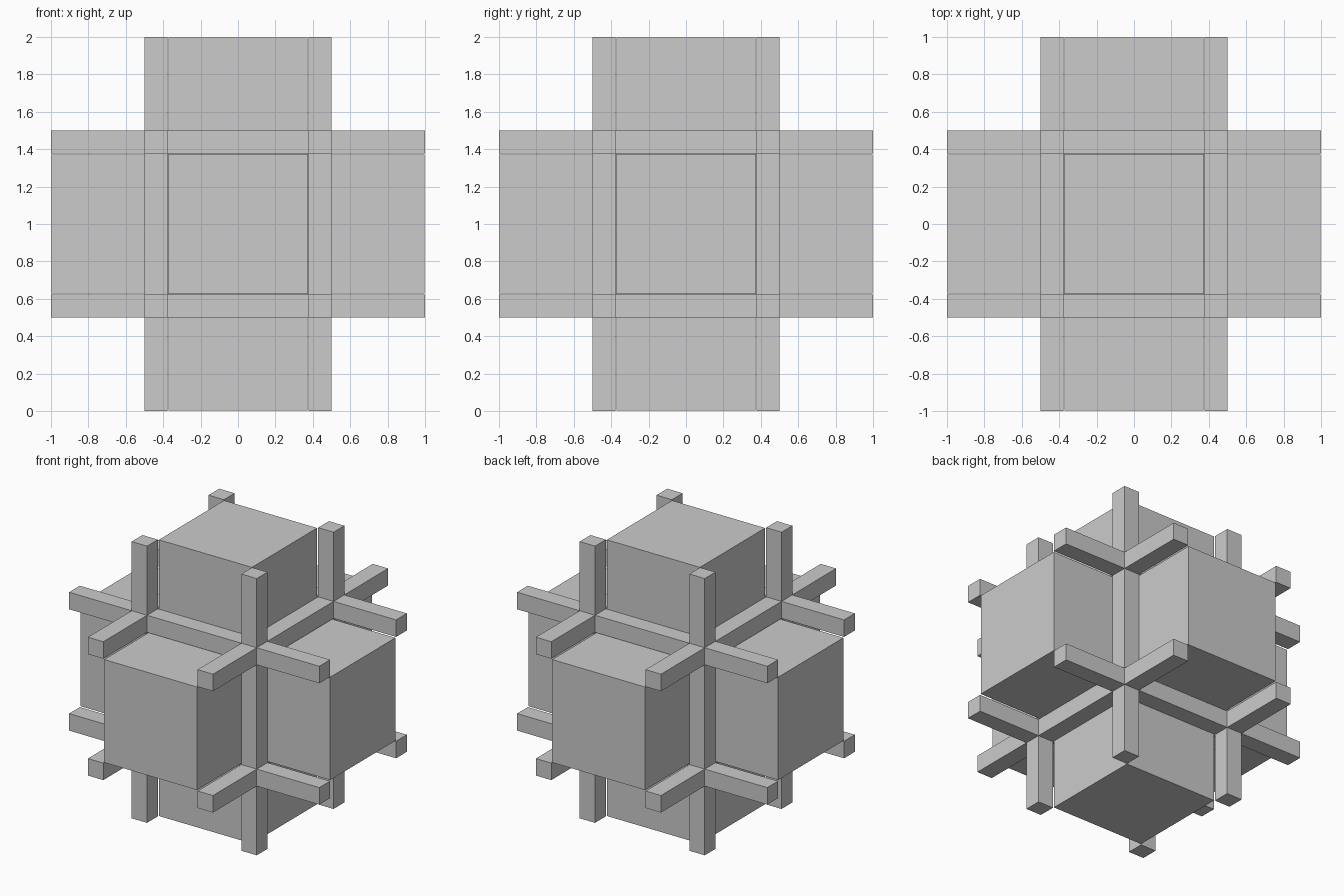
import bpy
from mathutils import Vector

if "Cube" in bpy.data.objects:
    bpy.data.objects.remove(bpy.data.objects["Cube"])

CENTRE = Vector((0, 0, 1))
BLOCK_HALF, BLOCK_REACH = 0.372, 0.998   # square blocks, just shy of the bar ends
BAR_IN, BAR_OUT = 0.377, 0.5             # bar cross-section limits


def box(name, centre, size):
    bpy.ops.mesh.primitive_cube_add(size=1, location=CENTRE + Vector(centre))
    ob = bpy.context.object
    ob.name = ob.data.name = name
    ob.scale = size
    bpy.ops.object.transform_apply(location=False, rotation=False, scale=True)
    return ob


for axis, label in enumerate("xyz"):
    u, v = (axis + 1) % 3, (axis + 2) % 3

    # Square block running right through the centre
    size = [2 * BLOCK_HALF] * 3
    size[axis] = 2 * BLOCK_REACH
    box(f"core_block_{label}", (0, 0, 0), size)

    # Four slim bars along the block's corners
    mid, width = (BAR_IN + BAR_OUT) / 2, BAR_OUT - BAR_IN
    size = [width] * 3
    size[axis] = 2
    n = 0
    for su in (-1, 1):
        for sv in (-1, 1):
            n += 1
            pos = [0, 0, 0]
            pos[u], pos[v] = su * mid, sv * mid
            box(f"corner_bar_{label}_{n}", pos, size)
